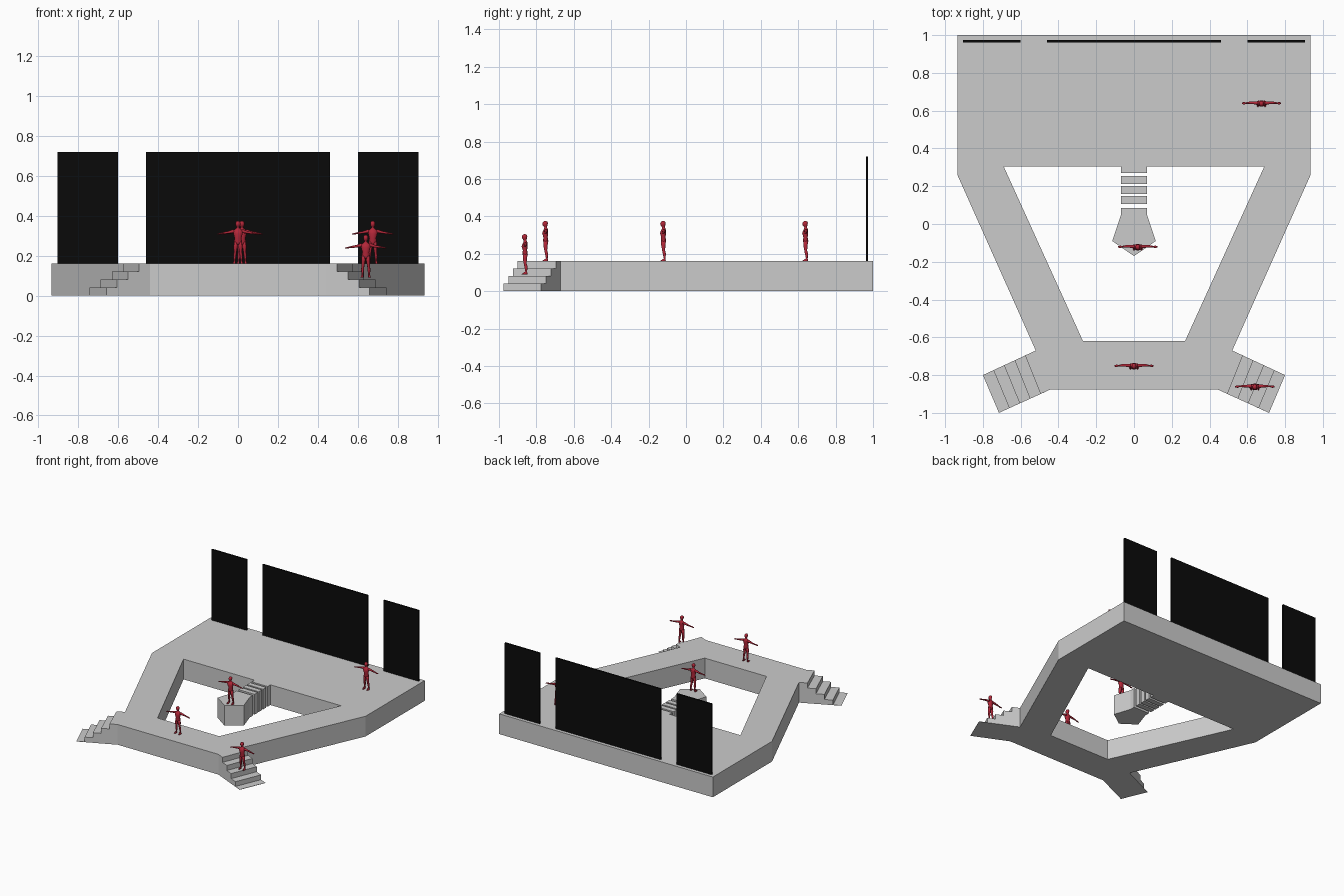
import bpy, bmesh
from math import cos, sin, pi
from mathutils import Vector

if "Cube" in bpy.data.objects:
    bpy.data.objects.remove(bpy.data.objects["Cube"])

H = 0.16  # deck height


def material(name, rgb):
    m = bpy.data.materials.new(name)
    m.diffuse_color = (*rgb, 1)
    m.use_nodes = True
    m.node_tree.nodes["Principled BSDF"].inputs["Base Color"].default_value = m.diffuse_color
    return m


black = material("black", (0.003, 0.003, 0.003))
red = material("red", (0.45, 0.02, 0.04))


def finish(bm, name, mat=None, smooth=False):
    bmesh.ops.recalc_face_normals(bm, faces=bm.faces)
    me = bpy.data.meshes.new(name)
    bm.to_mesh(me)
    bm.free()
    if mat:
        me.materials.append(mat)
    for p in me.polygons:
        p.use_smooth = smooth
    ob = bpy.data.objects.new(name, me)
    bpy.context.collection.objects.link(ob)
    return ob


def prism(name, loops, z0, z1, mat=None):
    """Vertical prism; the first loop is the outline, further loops are holes."""
    bm = bmesh.new()
    caps = {z0: [], z1: []}
    for loop in loops:
        rings = []
        for z in (z0, z1):
            vs = [bm.verts.new((x, y, z)) for x, y in loop]
            caps[z] += [bm.edges.new((vs[i - 1], vs[i])) for i in range(len(vs))]
            rings.append(vs)
        lo, hi = rings
        for i in range(len(loop)):
            bm.faces.new((lo[i - 1], lo[i], hi[i], hi[i - 1]))
    for edges in caps.values():
        bmesh.ops.triangle_fill(bm, edges=edges, use_beauty=True)
    return finish(bm, name, mat)


def mirrored(half):
    return half + [(-x, y) for x, y in reversed(half) if x]


# Stage deck with a trapezoid opening and a small landing tab
outline = mirrored([(0.935, 1), (0.935, 0.26), (0.52, -0.67), (0.44, -0.875)])
opening = mirrored([(0.07, 0.27), (0.07, 0.305), (0.69, 0.305), (0.27, -0.62)])
prism("stage_deck", [outline, opening], 0, H)

# Inner pointed platform and the slats leading to it
prism("inner_platform", [mirrored([(0.07, 0.085), (0.07, 0.045), (0.115, -0.09),
                                   (0, -0.17)])], 0, H)
for i in range(3):
    y = 0.107 + 0.053 * i
    prism(f"bridge_slat_{i + 1}", [mirrored([(0.07, y + 0.04), (0.07, y)])], 0, H)


# Corner stairs: stepped profile running out from the deck corners
def stairs(name, side):
    profile = [(0, 0), (1, 0), (1, 0.002), (0.8, 0.002)]
    for i in range(1, 5):
        t = 1 - 0.2 * i
        profile += [(t, 0.04 * i), (t - 0.2 if i < 4 else 0, 0.04 * i)]
    bm = bmesh.new()
    rings = []
    for a, b in (((0.52, -0.67), (0.80, -0.80)), ((0.44, -0.875), (0.715, -1.0))):
        ring = []
        for t, z in profile:
            x, y = Vector(a).lerp(Vector(b), t)
            ring.append(bm.verts.new((side * x, y, z)))
        rings.append(ring)
        bm.faces.new(ring)
    p, q = rings
    for i in range(len(p)):
        bm.faces.new((p[i - 1], p[i], q[i], q[i - 1]))
    finish(bm, name)


stairs("stairs_right", 1)
stairs("stairs_left", -1)

# Backdrop screens
for name, x0, x1 in (("screen_left", -0.905, -0.60), ("screen_centre", -0.46, 0.46),
                     ("screen_right", 0.60, 0.905)):
    prism(name, [[(x0, 0.962), (x1, 0.962), (x1, 0.974), (x0, 0.974)]], H, 0.72, black)


# Lofted limb: sections are (x, y, z, radius, depth radius); axis is z or x
def limb(bm, sections, axis="z", n=10, sx=1):
    prev = None
    for x, y, z, r, d in sections:
        ring = []
        for k in range(n):
            c, s = r * cos(2 * pi * k / n), d * sin(2 * pi * k / n)
            co = (x + c, y + s, z) if axis == "z" else (x, y + s, z + c)
            ring.append(bm.verts.new((co[0] * sx, co[1], co[2])))
        if prev:
            for k in range(n):
                bm.faces.new((prev[k - 1], prev[k], ring[k], ring[k - 1]))
        else:
            bm.faces.new(ring)
        prev = ring
    bm.faces.new(prev)


# Standing figure with outstretched arms, facing the front
def figure(name, loc):
    bm = bmesh.new()
    limb(bm, [(0, 0, 0.095, 0.016, 0.011), (0, 0, 0.108, 0.021, 0.015),
              (0, -0.001, 0.128, 0.017, 0.012), (0, -0.003, 0.150, 0.023, 0.017),
              (0, 0, 0.165, 0.026, 0.014), (0, 0.001, 0.174, 0.013, 0.010),
              (0, 0, 0.180, 0.007, 0.008), (0, -0.002, 0.186, 0.008, 0.010),
              (0, -0.004, 0.193, 0.012, 0.014), (0, -0.003, 0.204, 0.0125, 0.0155),
              (0, -0.002, 0.211, 0.009, 0.011), (0, -0.002, 0.215, 0.003, 0.004)])
    for s in (1, -1):
        limb(bm, [(0.010, 0, 0.108, 0.010, 0.013), (0.012, -0.001, 0.085, 0.010, 0.012),
                  (0.014, 0, 0.058, 0.007, 0.008), (0.016, 0.004, 0.042, 0.0075, 0.009),
                  (0.017, 0.006, 0.015, 0.0045, 0.005), (0.018, 0.001, 0.008, 0.006, 0.011),
                  (0.019, -0.004, 0, 0.007, 0.017)], sx=s)
        limb(bm, [(0.015, 0.001, 0.161, 0.009, 0.010), (0.027, 0.001, 0.162, 0.009, 0.009),
                  (0.050, 0.002, 0.157, 0.006, 0.007), (0.062, 0.002, 0.155, 0.006, 0.0065),
                  (0.082, 0, 0.152, 0.004, 0.004), (0.092, -0.001, 0.150, 0.004, 0.007),
                  (0.104, -0.001, 0.148, 0.002, 0.004)], axis="x", sx=s)
    ob = finish(bm, name, red, smooth=True)
    ob.location = loc


for i, loc in enumerate([(0.675, 0.64, H), (0.02, -0.12, H), (0, -0.75, H),
                         (0.64, -0.86, 0.09)]):
    figure(f"standing_figure_{i + 1}", loc)
